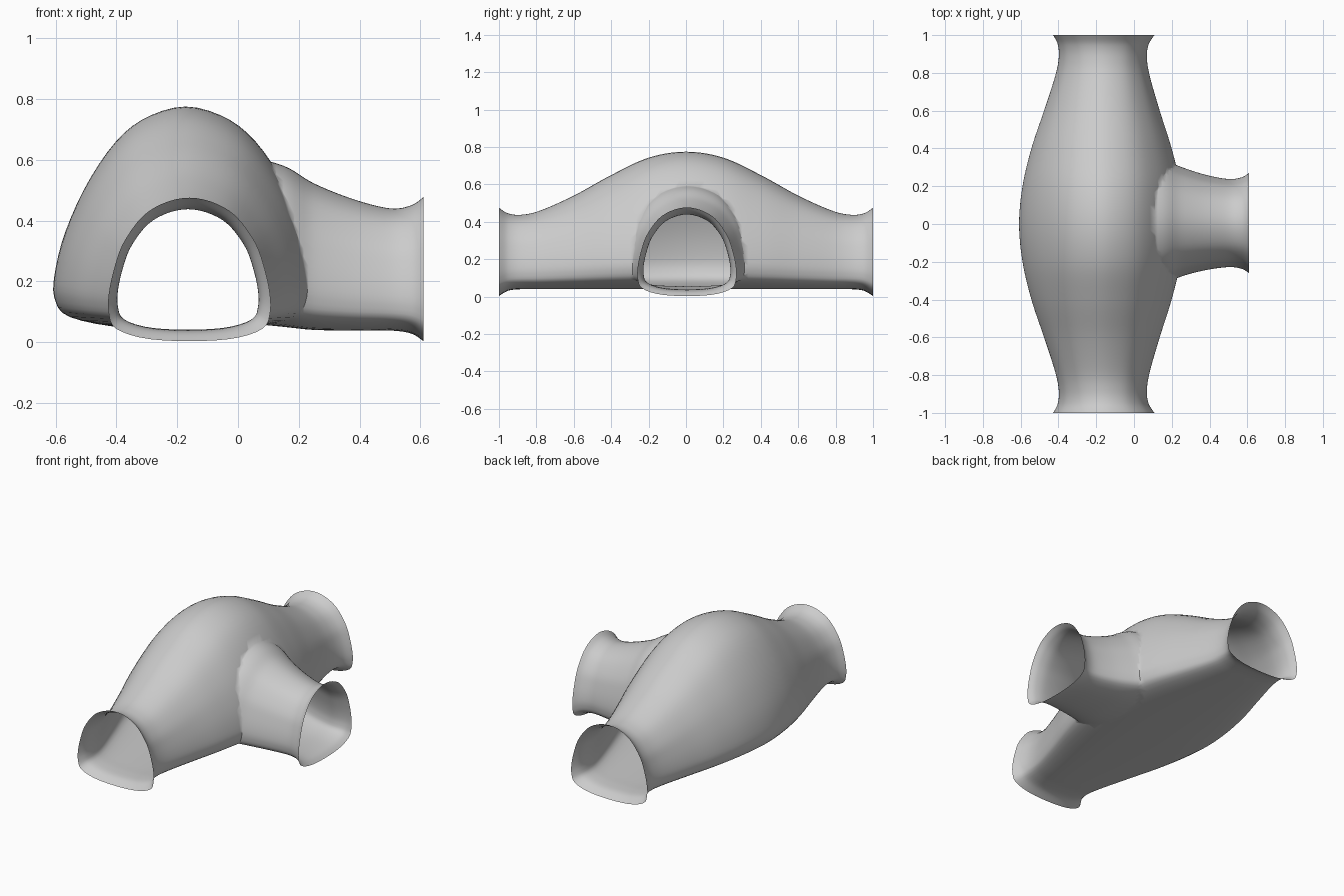
import bpy, bmesh, math

if "Cube" in bpy.data.objects:
    bpy.data.objects.remove(bpy.data.objects["Cube"])

# Half cross-sections (across, up), top centre to bottom centre
HALL = [(0, 1), (.3, .95), (.53, .84), (.75, .645), (.91, .43), (.985, .25),
        (.985, .14), (.88, .06), (.5, .012), (0, 0)]
NECK = [(0, 1), (.3, .965), (.57, .87), (.8, .69), (.91, .52), (.98, .34),
        (.985, .2), (.9, .09), (.55, .02), (0, 0)]


def spline(pts, t):
    """Catmull-Rom through evenly indexed tuples."""
    i = min(int(t), len(pts) - 2)
    f = t - i
    p1, p2 = pts[i], pts[i + 1]
    p0 = pts[i - 1] if i else p1
    p3 = pts[i + 2] if i + 2 < len(pts) else p2
    return [b + .5 * f * (c - a + f * (2*a - 5*b + 4*c - d + f * (3*(b - c) + d - a)))
            for a, b, c, d in zip(p0, p1, p2, p3)]


def ring(blend, n=32):
    prof = [tuple(a + (b - a) * blend for a, b in zip(p, q)) for p, q in zip(HALL, NECK)]
    # mirrored ends keep the crown and floor flat at the middle
    full = prof + [(-u, v) for u, v in prof[-2:0:-1]]
    m = len(full)
    wrap = [full[-1]] + full + full[:2]
    return [spline(wrap, 1 + k * m / (2 * n)) for k in range(2 * n)]


def loft(name, stations, place, steps=6):
    """stations: (position, centre, half width, top, bottom, blend)"""
    bm = bmesh.new()
    rings = []
    for k in range((len(stations) - 1) * steps + 1):
        s, c, w, top, bot, b = spline(stations, k / steps)
        rings.append([bm.verts.new(place(s, c + u * w, bot + v * (top - bot)))
                      for u, v in ring(b)])
    n = len(rings[0])
    for a, b in zip(rings, rings[1:]):
        for i in range(n):
            bm.faces.new((a[i], a[(i+1) % n], b[(i+1) % n], b[i]))
    bm.faces.new(rings[0])
    bm.faces.new(rings[-1])
    bmesh.ops.recalc_face_normals(bm, faces=bm.faces)
    me = bpy.data.meshes.new(name)
    bm.to_mesh(me)
    bm.free()
    ob = bpy.data.objects.new(name, me)
    bpy.context.collection.objects.link(ob)
    return ob


# Main tunnel, swollen in the middle with flared mouths
half = [(0, -.172, .438, .775, .04, 0), (.2, -.172, .42, .743, .04, .1),
        (.4, -.172, .373, .65, .04, .3), (.6, -.17, .308, .54, .04, .6),
        (.78, -.167, .253, .46, .04, .9), (.88, -.165, .235, .438, .04, 1),
        (.95, -.163, .242, .445, .032, 1), (1, -.16, .27, .475, .003, 1)]
stations = [(-s[0],) + s[1:] for s in half[:0:-1]] + half
tunnel = loft("tunnel", stations, lambda s, a, z: (a, s, z))

# Side passage toward +x
side = [(0, .01, .36, .62, .065, 1), (.15, .01, .335, .58, .05, 1),
        (.25, .012, .292, .522, .04, 1), (.38, .008, .254, .47, .038, 1),
        (.5, .005, .235, .44, .038, 1), (.57, .005, .244, .45, .028, 1),
        (.61, .005, .268, .477, .003, 1)]
branch = loft("side_passage", side, lambda s, a, z: (s, a, z))

# Join both, then open the three mouths
mod = tunnel.modifiers.new("join", 'BOOLEAN')
mod.operation = 'UNION'
mod.solver = 'EXACT'
mod.object = branch
bpy.context.view_layer.objects.active = tunnel
tunnel.select_set(True)
bpy.ops.object.modifier_apply(modifier=mod.name)
bpy.data.objects.remove(branch, do_unlink=True)

bm = bmesh.new()
bm.from_mesh(tunnel.data)
caps = [f for f in bm.faces
        if all(abs(abs(v.co.y) - 1) < 1e-3 for v in f.verts)
        or all(abs(v.co.x - .61) < 1e-4 for v in f.verts)]
bmesh.ops.delete(bm, geom=caps, context='FACES')
bm.to_mesh(tunnel.data)
bm.free()
bpy.ops.object.shade_smooth_by_angle(angle=math.radians(50))
